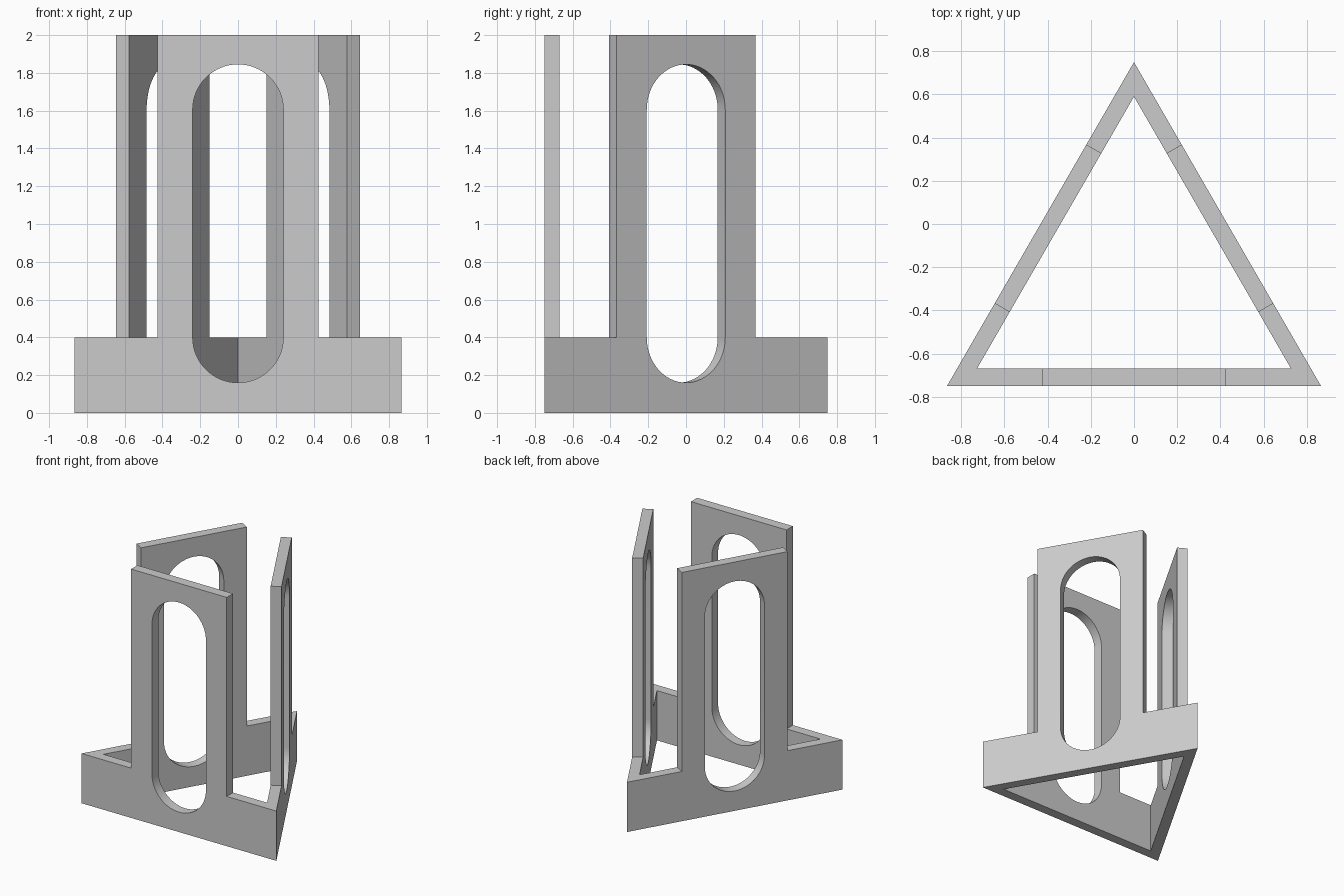
import bpy, bmesh, math
from mathutils import Matrix, Vector

if "Cube" in bpy.data.objects:
    bpy.data.objects.remove(bpy.data.objects["Cube"])

HALF = math.sqrt(3) / 2      # half the side of the triangular base
WALL = 0.08                  # wall thickness
INNER = HALF - WALL * math.sqrt(3)
BASE_H, TOP = 0.4, 2.0
PANEL = 0.425                # half width of an upright panel
SLOT_R, SLOT_LOW, SLOT_HIGH = 0.24, 0.4, 1.605
SEGMENTS = 32
CENTRE_Y = -0.25

grey = bpy.data.materials.new("light grey")
grey.use_nodes = True
colour = (0.6, 0.6, 0.6, 1)
grey.diffuse_color = colour
grey.node_tree.nodes["Principled BSDF"].inputs["Base Color"].default_value = colour


def slot_outline():
    """Upright slot with round ends."""
    points = []
    for centre, start in ((SLOT_HIGH, 0), (SLOT_LOW, math.pi)):
        for i in range(SEGMENTS + 1):
            a = start + math.pi * i / SEGMENTS
            points.append((SLOT_R * math.cos(a), centre + SLOT_R * math.sin(a)))
    return points


def add_loop(bm, points):
    verts = [bm.verts.new((x, -0.5, z)) for x, z in points]
    return [bm.edges.new((v, verts[i - 1])) for i, v in enumerate(verts)]


def add_wall(bm):
    """Base wall with an upright slotted panel and mitred ends."""
    outline = [(-HALF, 0), (HALF, 0), (HALF, BASE_H), (PANEL, BASE_H),
               (PANEL, TOP), (-PANEL, TOP), (-PANEL, BASE_H), (-HALF, BASE_H)]
    edges = add_loop(bm, outline) + add_loop(bm, slot_outline())
    fill = bmesh.ops.triangle_fill(bm, edges=edges, use_beauty=True,
                                   normal=Vector((0, -1, 0)))
    faces = [f for f in fill["geom"] if isinstance(f, bmesh.types.BMFace)]
    back = bmesh.ops.extrude_face_region(bm, geom=faces, use_keep_orig=True)
    for v in back["geom"]:
        if isinstance(v, bmesh.types.BMVert):
            v.co.y += WALL
            if abs(v.co.x) > INNER:
                v.co.x = math.copysign(INNER, v.co.x)
    # Open the mitred ends so that the walls join
    ends = [f for f in bm.faces if all(abs(v.co.x) > INNER - 0.001 for v in f.verts)
            and len({v.co.x > 0 for v in f.verts}) == 1]
    bmesh.ops.delete(bm, geom=ends, context="FACES")


# Triangular frame made of three equal walls
bm = bmesh.new()
add_wall(bm)
one_wall = list(bm.verts) + list(bm.edges) + list(bm.faces)
for turn in (1, 2):
    copy = bmesh.ops.duplicate(bm, geom=one_wall)["geom"]
    bmesh.ops.rotate(bm, verts=[g for g in copy if isinstance(g, bmesh.types.BMVert)],
                     cent=(0, 0, 0), matrix=Matrix.Rotation(turn * math.tau / 3, 3, "Z"))
bmesh.ops.remove_doubles(bm, verts=bm.verts, dist=0.0005)
bmesh.ops.recalc_face_normals(bm, faces=bm.faces)
bmesh.ops.translate(bm, verts=bm.verts, vec=(0, CENTRE_Y, 0))

mesh = bpy.data.meshes.new("triangular_slotted_frame")
bm.to_mesh(mesh)
bm.free()
mesh.materials.append(grey)
frame = bpy.data.objects.new("triangular_slotted_frame", mesh)
bpy.context.collection.objects.link(frame)
bpy.ops.object.select_all(action="DESELECT")
frame.select_set(True)
bpy.context.view_layer.objects.active = frame
bpy.ops.object.shade_smooth_by_angle(angle=math.radians(30))
